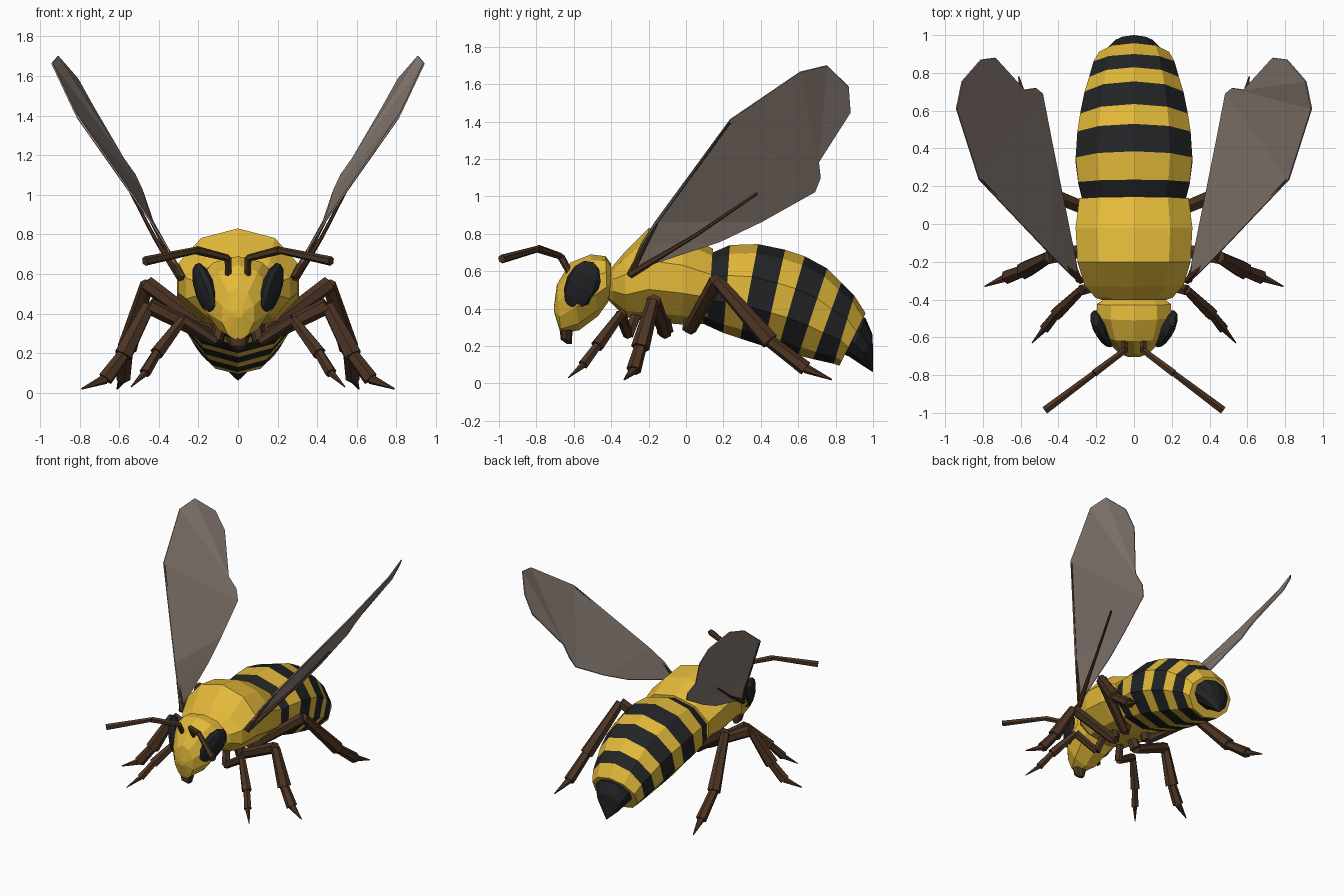
import bpy, bmesh
from math import sin, cos, pi, radians
from mathutils import Vector, Matrix

cube = bpy.data.objects.get("Cube")
if cube:
    bpy.data.objects.remove(cube)


def material(name, rgb):
    m = bpy.data.materials.new(name)
    m.use_nodes = True
    m.diffuse_color = (*rgb, 1)
    m.node_tree.nodes["Principled BSDF"].inputs["Base Color"].default_value = (*rgb, 1)
    return m


YELLOW = material("honey yellow", (0.77, 0.49, 0.042))
BLACK = material("soft black", (0.016, 0.017, 0.019))
BROWN = material("dark brown", (0.073, 0.035, 0.017))
WING = material("smoky wing", (0.275, 0.22, 0.19))


def finish(name, bm, mats, mirror=False):
    bmesh.ops.remove_doubles(bm, verts=bm.verts, dist=0.0005)
    bmesh.ops.recalc_face_normals(bm, faces=bm.faces)
    me = bpy.data.meshes.new(name)
    bm.to_mesh(me)
    bm.free()
    for m in mats:
        me.materials.append(m)
    ob = bpy.data.objects.new(name, me)
    bpy.context.scene.collection.objects.link(ob)
    if mirror:
        ob.modifiers.new("mirror", "MIRROR").use_mirror_merge = False
    return ob


def loft(name, rings, mats, bands=None, sides=10):
    """Skin elliptical rings, each given by two opposite (y, z) points and a half width."""
    bm = bmesh.new()
    loops = []
    for (y1, z1), (y2, z2), w in rings:
        c = Vector((0, (y1 + y2) / 2, (z1 + z2) / 2))
        up = Vector((0, (y1 - y2) / 2, (z1 - z2) / 2))
        angles = [2 * pi * i / sides for i in range(sides)]
        loops.append([bm.verts.new(c + up * cos(a) + Vector((w * sin(a), 0, 0))) for a in angles])
    for k, (a, b) in enumerate(zip(loops, loops[1:])):
        for i in range(sides):
            j = (i + 1) % sides
            f = bm.faces.new((a[i], a[j], b[j], b[i]))
            f.material_index = bands[k] if bands else 0
    bm.faces.new(loops[0])
    bm.faces.new(loops[-1])
    return finish(name, bm, mats)


def limb(name, points, radii, mat, sides=6):
    """Mirrored chain of tapered segments; radii holds one (start, end) pair per segment."""
    bm = bmesh.new()
    for p, q, (r1, r2) in zip(points, points[1:], radii):
        p, q = Vector(p), Vector(q)
        d = q - p
        pose = Matrix.Translation((p + q) / 2) @ d.to_track_quat("Z", "Y").to_matrix().to_4x4()
        bmesh.ops.create_cone(bm, cap_ends=True, segments=sides, radius1=r1, radius2=r2,
                              depth=d.length, matrix=pose)
    return finish(name, bm, [mat], mirror=True)


# Thorax
loft("thorax", [
    ((-0.42, 0.60), (-0.42, 0.45), 0.12),
    ((-0.39, 0.63), (-0.39, 0.42), 0.215),
    ((-0.33, 0.70), (-0.32, 0.355), 0.275),
    ((-0.20, 0.83), (-0.20, 0.33), 0.315),
    ((-0.02, 0.80), (-0.02, 0.315), 0.325),
    ((0.145, 0.72), (0.12, 0.32), 0.305),
], [YELLOW])

# Abdomen with alternating bands
loft("abdomen", [
    ((0.12, 0.69), (0.09, 0.32), 0.28),
    ((0.235, 0.74), (0.20, 0.27), 0.31),
    ((0.385, 0.745), (0.29, 0.24), 0.325),
    ((0.53, 0.715), (0.415, 0.20), 0.315),
    ((0.635, 0.68), (0.49, 0.18), 0.30),
    ((0.755, 0.615), (0.60, 0.15), 0.275),
    ((0.83, 0.54), (0.68, 0.13), 0.25),
    ((0.90, 0.47), (0.79, 0.105), 0.225),
    ((0.96, 0.375), (0.82, 0.095), 0.195),
], [YELLOW, BLACK], bands=[1, 0, 1, 0, 1, 0, 1, 0])

# Pointed tail tip
loft("tail_tip", [
    ((0.93, 0.36), (0.83, 0.16), 0.15),
    ((0.96, 0.35), (0.87, 0.145), 0.15),
    ((0.998, 0.26), (0.93, 0.105), 0.105),
    ((1.0, 0.06), (1.0, 0.06), 0.0),
], [BLACK])

# Head, skinned from the neck to the face
loft("head", [
    ((-0.40, 0.64), (-0.40, 0.47), 0.17),
    ((-0.43, 0.68), (-0.42, 0.43), 0.205),
    ((-0.51, 0.69), (-0.47, 0.36), 0.21),
    ((-0.62, 0.645), (-0.57, 0.285), 0.17),
    ((-0.69, 0.53), (-0.67, 0.265), 0.085),
    ((-0.705, 0.42), (-0.705, 0.38), 0.03),
], [YELLOW])
loft("mouthparts", [
    ((-0.675, 0.285), (-0.605, 0.285), 0.06),
    ((-0.67, 0.235), (-0.61, 0.24), 0.045),
    ((-0.635, 0.21), (-0.61, 0.21), 0.015),
], [BROWN], sides=8)

# Eyes
bm = bmesh.new()
pose = (Matrix.Translation((0.168, -0.555, 0.525)) @ Matrix.Rotation(radians(-22), 4, "Z")
        @ Matrix.Rotation(radians(10), 4, "Y") @ Matrix.Rotation(radians(-30), 4, "X")
        @ Matrix.Diagonal((0.042, 0.095, 0.145, 1)))
bmesh.ops.create_uvsphere(bm, u_segments=10, v_segments=6, radius=1, matrix=pose)
finish("eyes", bm, [BLACK], mirror=True)

# Antennae
limb("antennae",
     [(0.05, -0.62, 0.59), (0.05, -0.67, 0.68), (0.21, -0.79, 0.72), (0.47, -0.985, 0.665)],
     [(0.018, 0.02), (0.018, 0.022), (0.018, 0.024)], BROWN)

# Legs: hip, trochanter, knee, ankle, foot, toe
leg_paths = {
    "front_legs": [(0.08, -0.26, 0.38), (0.11, -0.31, 0.26), (0.28, -0.35, 0.37),
                   (0.41, -0.475, 0.20), (0.47, -0.55, 0.10), (0.54, -0.63, 0.03)],
    "middle_legs": [(0.08, -0.13, 0.38), (0.11, -0.11, 0.27), (0.45, -0.175, 0.44),
                    (0.58, -0.245, 0.19), (0.67, -0.28, 0.07), (0.79, -0.33, 0.02)],
    "rear_legs": [(0.08, 0.02, 0.38), (0.11, 0.02, 0.29), (0.46, 0.165, 0.55),
                  (0.56, 0.45, 0.225), (0.58, 0.64, 0.08), (0.61, 0.78, 0.02)],
}
for name, path in leg_paths.items():
    s = 0.75 if name == "front_legs" else 1.0
    pairs = [(0.038, 0.044), (0.036, 0.042), (0.034, 0.05), (0.034, 0.04), (0.026, 0.004)]
    limb(name, path, [(a * s, b * s) for a, b in pairs], BROWN)

# Wings: thin sheets spanned between a leading and a trailing edge
leading = [(0.29, -0.31, 0.58), (0.36, -0.245, 0.74), (0.44, -0.165, 0.865), (0.82, 0.235, 1.41),
           (0.94, 0.61, 1.665), (0.91, 0.755, 1.70), (0.81, 0.87, 1.585)]
trailing = [(0.31, -0.19, 0.635), (0.385, 0.18, 0.757), (0.43, 0.405, 0.865), (0.485, 0.69, 1.025),
            (0.52, 0.72, 1.10), (0.58, 0.71, 1.185), (0.735, 0.88, 1.45)]
bm = bmesh.new()
front = [bm.verts.new(p) for p in leading]
back = [bm.verts.new(p) for p in trailing]
for i in range(len(front) - 1):
    bm.faces.new((front[i], front[i + 1], back[i + 1], back[i]))
wings = finish("wings", bm, [WING])
solid = wings.modifiers.new("thickness", "SOLIDIFY")
solid.thickness = 0.008
solid.offset = 0
wings.modifiers.new("mirror", "MIRROR").use_mirror_merge = False

# Wing veins, the trailing ones along the outer side of the sheets
limb("leading_veins",
     [(0.28, -0.30, 0.58), (0.37, -0.22, 0.74), (0.44, -0.15, 0.86), (0.81, 0.235, 1.395)],
     [(0.02, 0.013), (0.013, 0.004), (0.002, 0.008)], BROWN)
limb("trailing_veins",
     [(0.29, -0.30, 0.58), (0.37, -0.10, 0.70), (0.425, 0.05, 0.79), (0.543, 0.38, 1.015)],
     [(0.02, 0.014), (0.013, 0.01), (0.01, 0.007)], BROWN)
